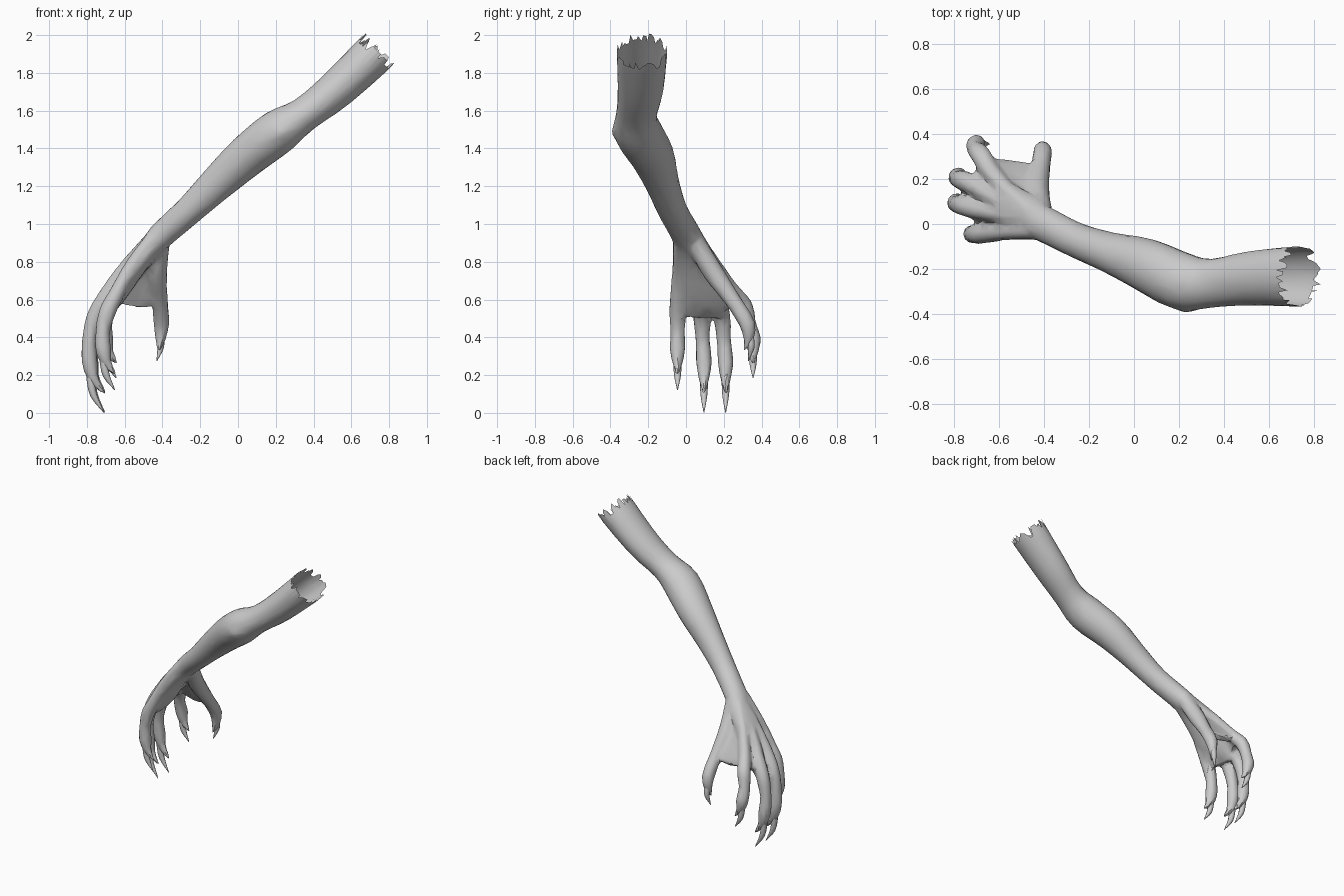
import bpy, bmesh, random
from math import cos, sin, tau
from mathutils import Vector

if "Cube" in bpy.data.objects:
    bpy.data.objects.remove(bpy.data.objects["Cube"])

random.seed(4)


def spline(pts, steps=3):
    """Catmull-Rom resampling of (x, y, z, radius_a, radius_b) stations."""
    P = [Vector(p) for p in pts]
    P = [2 * P[0] - P[1]] + P + [2 * P[-1] - P[-2]]
    out = []
    for i in range(1, len(P) - 2):
        a, b, c, d = P[i - 1:i + 3]
        for k in range(steps):
            t = k / steps
            out.append(0.5 * (2 * b + (c - a) * t + (2 * a - 5 * b + 4 * c - d) * t * t
                              + (3 * b - a - 3 * c + d) * t ** 3))
    return out + [P[-2]]


def loft(bm, pts, sides=16):
    """Closed elliptical tube; radius_a lies across y, radius_b along y."""
    S = spline([tuple(p) if len(p) == 5 else tuple(p) + (p[3],) for p in pts])
    C = [Vector(s[:3]) for s in S]
    rings = []
    for i, s in enumerate(S):
        t = (C[min(i + 1, len(C) - 1)] - C[max(i - 1, 0)]).normalized()
        u = Vector((0, 1, 0))
        u = (u - t * u.dot(t)).normalized()
        v = t.cross(u)
        a, b = max(s[3], 0.002), max(s[4], 0.002)
        rings.append([bm.verts.new(C[i] + u * b * cos(tau * k / sides) + v * a * sin(tau * k / sides))
                      for k in range(sides)])
    for r, q in zip(rings, rings[1:]):
        for k in range(sides):
            j = (k + 1) % sides
            bm.faces.new((r[k], r[j], q[j], q[k]))
    bm.faces.new(rings[0][::-1])
    bm.faces.new(rings[-1])


def web(bm, corners, thick):
    """Thin skin stretched over a few corner points."""
    c = [Vector(p) for p in corners]
    n = (c[1] - c[0]).cross(c[-1] - c[0]).normalized() * thick
    verts = [bm.verts.new(p + s * n) for p in c for s in (-1, 1)]
    bmesh.ops.convex_hull(bm, input=verts)


def make_object(name, bm):
    bmesh.ops.recalc_face_normals(bm, faces=bm.faces[:])
    me = bpy.data.meshes.new(name)
    bm.to_mesh(me)
    bm.free()
    ob = bpy.data.objects.new(name, me)
    bpy.context.collection.objects.link(ob)
    return ob


def smooth(ob, angle):
    bpy.ops.object.select_all(action='DESELECT')
    ob.select_set(True)
    bpy.context.view_layer.objects.active = ob
    bpy.ops.object.shade_smooth_by_angle(angle=angle)


def make_claw(name, pts):
    bm = bmesh.new()
    loft(bm, pts, 8)
    smooth(make_object(name, bm), 0.9)


# Curl shared by the four fingers: dx, dz from the knuckle, and radius
CURL = ((-.055, -.11, .045), (-.083, -.23, .038), (-.08, -.34, .042), (-.06, -.43, .028), (0, -.51, .008))
CLAW = ((-.077, -.42, .022), (-.06, -.515, .018), (-.005, -.608, .002))


def finger(bm, name, wrist_y, knuckle, spread, length):
    """Tendon from the wrist, curled joints to a pointed pad, and a claw."""
    x, y, z = knuckle
    pts = [(-.44, wrist_y, .93, .045),
           ((x - .47) / 2, (y + wrist_y) / 2, (z + .945) / 2, .038), (x, y, z, .042)]
    for i, (dx, dz, r) in enumerate(CURL):
        pts.append((x + dx * length, y + spread * min(1, .6 + .2 * i), z + dz * length, r))
    loft(bm, pts)
    make_claw(name + "_claw", [(x + dx * length, y + spread, z + dz * length, r) for dx, dz, r in CLAW])


bm = bmesh.new()

# Upper arm, elbow, forearm, wrist
loft(bm, [(.835, -.23, 2.01, .12, .142), (.53, -.24, 1.72, .103, .122),
          (.35, -.262, 1.58, .092, .108), (.215, -.255, 1.49, .118, .128),
          (.05, -.18, 1.362, .112, .118), (-.11, -.125, 1.215, .094, .09),
          (-.26, -.07, 1.07, .077, .078), (-.41, .005, .935, .07, .08),
          (-.5, .04, .83, .05, .085)], 24)
# Elbow point
loft(bm, [(.33, -.32, 1.53, .02), (.23, -.35, 1.49, .045), (.13, -.30, 1.41, .02)])
# Palm
loft(bm, [(-.41, .01, .93, .055, .08), (-.53, .05, .79, .055, .12),
          (-.63, .085, .63, .045, .14), (-.7, .08, .51, .02, .12)], 20)
# Fingers
finger(bm, "little", -.025, (-.648, -.042, .62), -.003, .82)
finger(bm, "ring", .02, (-.705, .065, .61), .03, 1)
finger(bm, "middle", .03, (-.70, .165, .61), .045, 1)
finger(bm, "index", .04, (-.64, .24, .65), .115, .765)
# Thumb with fleshy base
loft(bm, [(-.41, .045, .91, .05), (-.43, .14, .75, .055), (-.415, .245, .60, .043),
          (-.405, .325, .47, .042), (-.413, .328, .37, .022), (-.42, .305, .33, .008)])
make_claw("thumb_claw", [(-.41, .34, .40, .02), (-.41, .345, .345, .017), (-.43, .33, .275, .002)])

# Webs: thumb to index, and across the knuckles
web(bm, [(-.43, .06, .87), (-.65, .28, .59), (-.53, .262, .565), (-.42, .25, .575)], .02)
web(bm, [(-.47, .05, .9), (-.71, .17, .57), (-.69, .23, .56), (-.655, .27, .6)], .028)
web(bm, [(-.47, .01, .9), (-.66, -.04, .56), (-.72, .06, .56), (-.72, .17, .56)], .022)

arm = make_object("clawed_arm", bm)

# Fuse all parts into one faceted skin
m = arm.modifiers.new("fuse", 'REMESH')
m.mode, m.voxel_size = 'VOXEL', 0.011
m = arm.modifiers.new("relax", 'SMOOTH')
m.factor, m.iterations = 0.5, 5
m = arm.modifiers.new("reduce", 'DECIMATE')
m.ratio = 0.07
dg = bpy.context.evaluated_depsgraph_get()
skin = bpy.data.meshes.new_from_object(arm.evaluated_get(dg))
arm.modifiers.clear()
arm.data = skin

# Cut the shoulder end open and pull out torn spikes
bm = bmesh.new()
bm.from_mesh(skin)
axis = Vector((.71, 0, .70))
bmesh.ops.bisect_plane(bm, geom=bm.verts[:] + bm.edges[:] + bm.faces[:], dist=1e-5,
                       plane_co=(.705, -.23, 1.887), plane_no=axis, clear_outer=True)
rim = [e for e in bm.edges if e.is_boundary]
for v in bmesh.ops.extrude_edge_only(bm, edges=rim)["geom"]:
    if isinstance(v, bmesh.types.BMVert):
        v.co += axis * random.choice((.005, .02, .045, .065))
bm.to_mesh(skin)
bm.free()
smooth(arm, 0.5)
